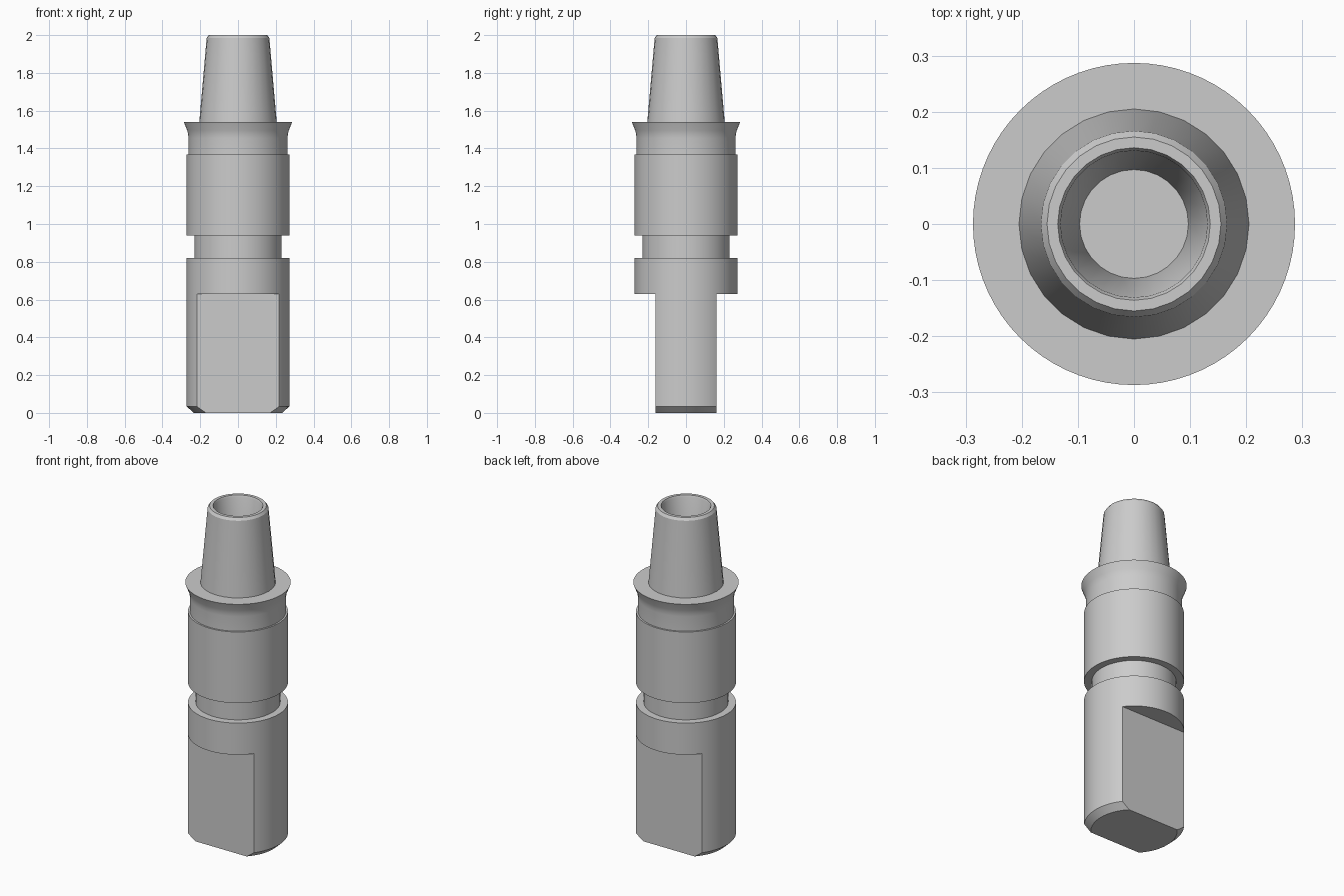
import bpy
import bmesh
from math import cos, sin, pi, radians

if "Cube" in bpy.data.objects:
    bpy.data.objects.remove(bpy.data.objects["Cube"])

steel = bpy.data.materials.new("grey steel")
steel.use_nodes = True
grey = (0.6, 0.6, 0.6, 1)
steel.diffuse_color = grey
steel.node_tree.nodes["Principled BSDF"].inputs["Base Color"].default_value = grey


def lathe(profile, sides):
    """Solid of revolution from (radius, height) points, capped at both ends."""
    bm = bmesh.new()
    rings = [[bm.verts.new((r * cos(2 * pi * i / sides), r * sin(2 * pi * i / sides), z))
              for i in range(sides)] for r, z in profile]
    for low, high in zip(rings, rings[1:]):
        for i in range(sides):
            j = (i + 1) % sides
            bm.faces.new((low[i], low[j], high[j], high[i]))
    bm.faces.new(rings[0])
    bm.faces.new(rings[-1])
    return bm


def finish(name, bm):
    bmesh.ops.recalc_face_normals(bm, faces=bm.faces)
    mesh = bpy.data.meshes.new(name)
    bm.to_mesh(mesh)
    bm.free()
    mesh.materials.append(steel)
    obj = bpy.data.objects.new(name, mesh)
    bpy.context.collection.objects.link(obj)
    bpy.ops.object.select_all(action='DESELECT')
    obj.select_set(True)
    bpy.context.view_layer.objects.active = obj
    bpy.ops.object.shade_smooth_by_angle(angle=radians(25))


# Chamfered shank with a flat on the front and on the back
FLAT = 0.162
shank = lathe([(0.235, 0), (0.272, 0.035), (0.272, 0.63)], 72)
for side in (-1, 1):
    cut = bmesh.ops.bisect_plane(
        shank, geom=shank.verts[:] + shank.edges[:] + shank.faces[:],
        plane_co=(0, side * FLAT, 0), plane_no=(0, side, 0), clear_outer=True)
    edges = [e for e in cut["geom_cut"] if isinstance(e, bmesh.types.BMEdge)]
    bmesh.ops.holes_fill(shank, edges=edges, sides=0)
finish("flatted_shank", shank)

# Barrel with a tool groove and a flared shoulder
finish("barrel_and_shoulder", lathe([
    (0.272, 0.63), (0.272, 0.82), (0.23, 0.82), (0.23, 0.94),
    (0.272, 0.94), (0.272, 1.367), (0.262, 1.367), (0.262, 1.455),
    (0.264, 1.475), (0.269, 1.495), (0.287, 1.54)], 72))

# Tapered hollow pin
finish("tapered_pin", lathe([
    (0.205, 1.54), (0.166, 1.985), (0.155, 2.0), (0.136, 2.0),
    (0.131, 1.99), (0.097, 1.55)], 28))
